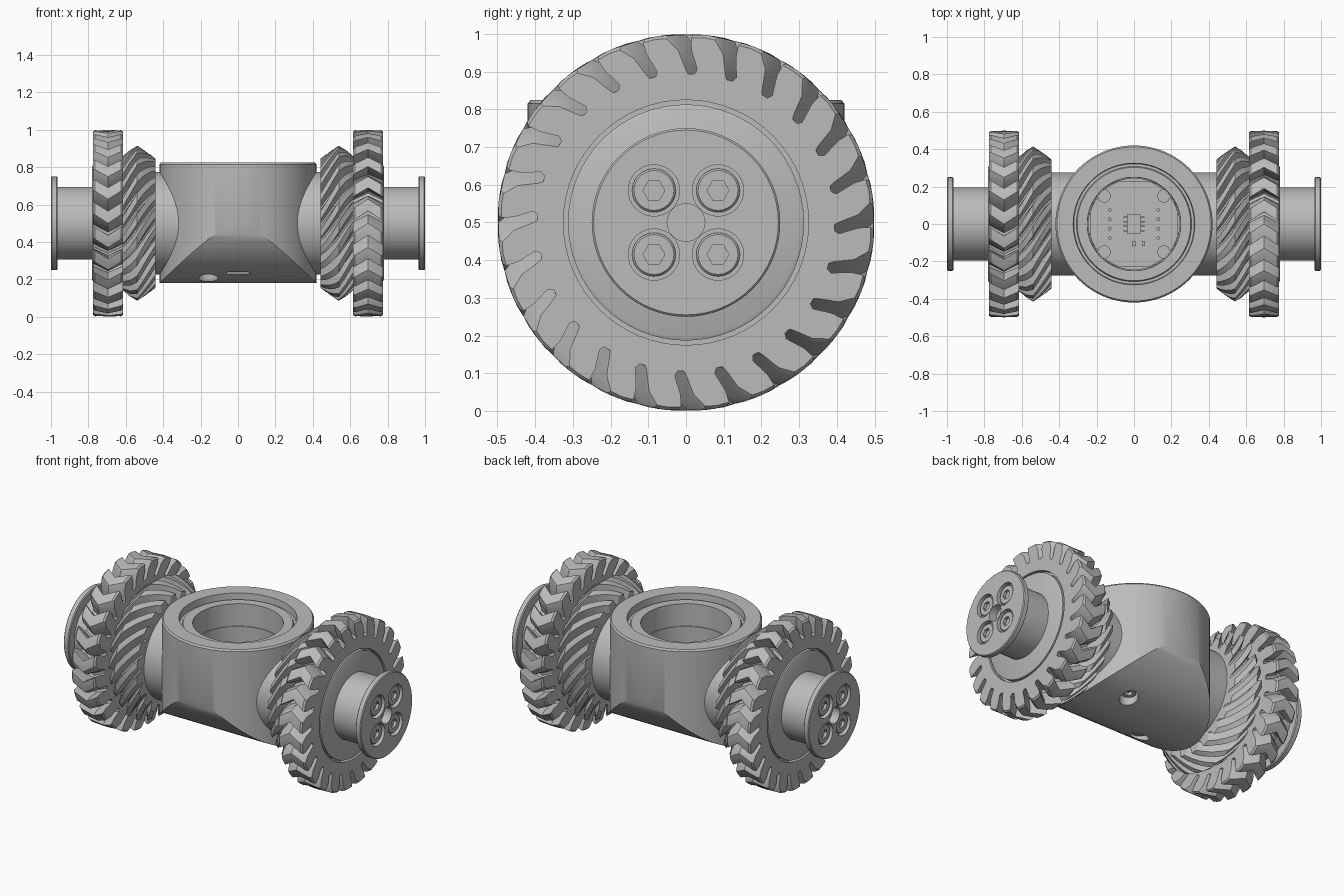
import bpy, bmesh
from math import sin, cos, pi, radians

if "Cube" in bpy.data.objects:
    bpy.data.objects.remove(bpy.data.objects["Cube"], do_unlink=True)

grey = bpy.data.materials.new("plain grey")
grey.use_nodes = True
grey.diffuse_color = (0.5, 0.5, 0.5, 1)
grey.node_tree.nodes["Principled BSDF"].inputs["Base Color"].default_value = grey.diffuse_color

AXLE = 0.5   # axle height


def ring(at, polar, twist=0, c=(0, AXLE), axis="x"):
    """Closed loop of (degrees, radius) points around an x or z axis."""
    loop = []
    for deg, r in polar:
        a = radians(deg + twist)
        u, v = c[0] + r * cos(a), c[1] + r * sin(a)
        loop.append((at, u, v) if axis == "x" else (u, v, at))
    return loop


def circle(r, n=64):
    return [(i * 360 / n, r) for i in range(n)]


def hexagon(r, n=24):
    return [(i * 360 / n, r / cos(radians(i * 360 / n % 60 - 30))) for i in range(n)]


def loft(name, loops):
    """Skin successive loops of equal count and cap both ends."""
    bm = bmesh.new()
    rows = [[bm.verts.new(p) for p in loop] for loop in loops]
    n = len(rows[0])
    for a, b in zip(rows, rows[1:]):
        for i in range(n):
            j = (i + 1) % n
            bm.faces.new((a[i], a[j], b[j], b[i]))
    bm.faces.new(rows[0])
    bm.faces.new(rows[-1])
    bmesh.ops.recalc_face_normals(bm, faces=bm.faces)
    mesh = bpy.data.meshes.new(name)
    bm.to_mesh(mesh)
    bm.free()
    mesh.materials.append(grey)
    obj = bpy.data.objects.new(name, mesh)
    bpy.context.collection.objects.link(obj)
    return obj


def lathe(name, profile, c=(0, AXLE), axis="x", n=64):
    return loft(name, [ring(at, circle(r, n), 0, c, axis) for at, r in profile])


def rod(name, a, b, r, c, axis, n=32):
    return lathe(name, [(a, r), (b, r)], c, axis, n)


def box(name, centre, size):
    (x, y, z), (w, d, h) = centre, size
    base = [(x + i * w / 2, y + j * d / 2) for i, j in ((-1, -1), (1, -1), (1, 1), (-1, 1))]
    return loft(name, [[(*p, z - h / 2) for p in base], [(*p, z + h / 2) for p in base]])


def select(obj):
    bpy.ops.object.select_all(action="DESELECT")
    obj.select_set(True)
    bpy.context.view_layer.objects.active = obj


def cut(obj, tool, operation="DIFFERENCE"):
    mod = obj.modifiers.new("cut", "BOOLEAN")
    mod.object, mod.operation, mod.solver = tool, operation, "EXACT"
    select(obj)
    bpy.ops.object.modifier_apply(modifier=mod.name)
    bpy.data.objects.remove(tool, do_unlink=True)


def smooth(obj):
    select(obj)
    bpy.ops.object.shade_smooth_by_angle(angle=radians(28))


# Central body: open cup trimmed underneath by a wide trough shape
FLOOR = 0.5
body = lathe("central_body", [(0.1, 0.42), (0.815, 0.42), (0.825, 0.412), (0.825, 0.325),
                              (0.785, 0.322), (0.785, 0.308), (0.795, 0.303), (0.795, 0.25),
                              (0.66, 0.248), (0.66, 0.243), (FLOOR, 0.243)], (0, 0), "z", 96)
R, CENTRE = 0.44, 0.62
belly = [(R * sin(radians(a)), CENTRE - R * cos(radians(a))) for a in range(-90, 91, 5)]
belly += [(R, 1), (-R, 1)]
trim = loft("trim", [[(x, y, z) for y, z in belly] for x in (-0.7, 0.7)])
cut(body, trim, "INTERSECT")

# Screw holes and slot underneath
for s in (-1, 1):
    cut(body, rod("hole", 0, 0.27, 0.053, (s * 0.16, s * 0.145), "z"))
cut(body, box("slot", (0, -0.21, 0.22), (0.12, 0.022, 0.1)))
smooth(body)
for s in (-1, 1):
    c = (s * 0.16, s * 0.145)
    smooth(loft("belly_screw", [ring(0.28, circle(0.042, 24), 0, c, "z"),
                                ring(0.235, circle(0.042, 24), 0, c, "z"),
                                ring(0.235, hexagon(0.02), 0, c, "z"),
                                ring(0.255, hexagon(0.02), 0, c, "z")]))

# Circuit board on the cup floor
TOP = FLOOR + 0.015
edge = [(0.242 * cos(a * pi / 32), 0.242 * sin(a * pi / 32)) for a in range(64)]
edge = [(max(-0.235, min(0.235, x)), max(-0.23, min(0.23, y))) for x, y in edge]
loft("circuit_board", [[(x, y, z) for x, y in edge] for z in (FLOOR - 0.005, TOP)])
box("chip", (0, 0, TOP + 0.01), (0.075, 0.1, 0.025))
for s in (-1, 1):
    for k in range(4):
        box("chip_pin", (s * 0.046, 0.024 * k - 0.036, TOP + 0.005), (0.018, 0.01, 0.015))
    for k in range(4):
        rod("board_pad", TOP - 0.001, TOP + 0.014, 0.01, (s * 0.13, 0.05 * k - 0.075), "z", 12)
    box("small_component", (0.025 + s * 0.026, -0.105, TOP + 0.006), (0.018, 0.026, 0.015))
    box("side_clip", (s * 0.238, 0, TOP + 0.015), (0.015, 0.1, 0.03))
    for t in (-1, 1):
        rod("board_screw", TOP - 0.001, TOP + 0.015, 0.035, (s * 0.16, t * 0.15), "z", 24)

side = []

# Shaft with bolted end flange
shaft = lathe("shaft_and_flange", [(0.28, 0.275), (0.45, 0.275), (0.45, 0.195), (0.965, 0.195),
                                   (0.965, 0.245), (0.97, 0.25), (0.995, 0.25), (1.0, 0.245)])
bolts = [(i * 0.085, AXLE + j * 0.085) for i in (-1, 1) for j in (-1, 1)]
for c in bolts:
    cut(shaft, rod("bore", 0.97, 1.1, 0.068, c, "x"))
cut(shaft, rod("bore", 0.95, 1.1, 0.05, (0, AXLE), "x"))
side.append(shaft)
for c in bolts:
    side.append(loft("flange_bolt", [ring(0.965, circle(0.058, 24), 0, c),
                                     ring(0.985, circle(0.058, 24), 0, c),
                                     ring(0.99, circle(0.053, 24), 0, c),
                                     ring(0.99, hexagon(0.025), 0, c),
                                     ring(0.972, hexagon(0.025), 0, c)]))

# Tread wheel: chevron lugs divided by leaning round-bottomed slots
LUGS = 24
lug = [(-2.2, 0.407), (-1.2, 0.394), (1.2, 0.394), (2.2, 0.407), (4.6, 0.465),
       (8, 0.498), (11.5, 0.5), (15.5, 0.498), (15.2, 0.465)]


def tread(grow):
    return [(k * 360 / LUGS + a, r + (grow if r > 0.45 else 0))
            for k in range(LUGS) for a, r in lug]


wheel = loft("tread_wheel", [ring(0.615, tread(-0.008), -2), ring(0.625, tread(0), -2.8),
                             ring(0.695, tread(0), -8),
                             ring(0.765, tread(0), -2.8), ring(0.775, tread(-0.008), -2)])
cut(wheel, lathe("groove", [(0.745, 0.325), (0.8, 0.325)]))
side.append(wheel)
side.append(lathe("wheel_disc", [(0.735, 0.313), (0.775, 0.313), (0.78, 0.303)]))

# Helical gear: double cone with broad, strongly twisted ribs
RIBS = 22


def ribs(tip, root):
    pitch = 360 / RIBS
    shape = ((0, root), (0.16, root), (0.36, tip), (0.8, tip))
    return [((k + a) * pitch, r) for k in range(RIBS) for a, r in shape]


stations = [(0.44, 0.345, 0.3), (0.465, 0.364, 0.312), (0.49, 0.382, 0.324),
            (0.515, 0.4, 0.336), (0.54, 0.415, 0.348), (0.575, 0.393, 0.34), (0.615, 0.36, 0.32)]
side.append(loft("helical_gear", [ring(x, ribs(tip, root), -230 * (x - 0.44))
                                  for x, tip, root in stations]))

# Repeat the whole side assembly half a turn about the vertical
for obj in side:
    smooth(obj)
    twin = obj.copy()
    twin.name = "right_" + obj.name
    obj.name = "left_" + obj.name
    twin.rotation_euler.z = pi
    bpy.context.collection.objects.link(twin)
